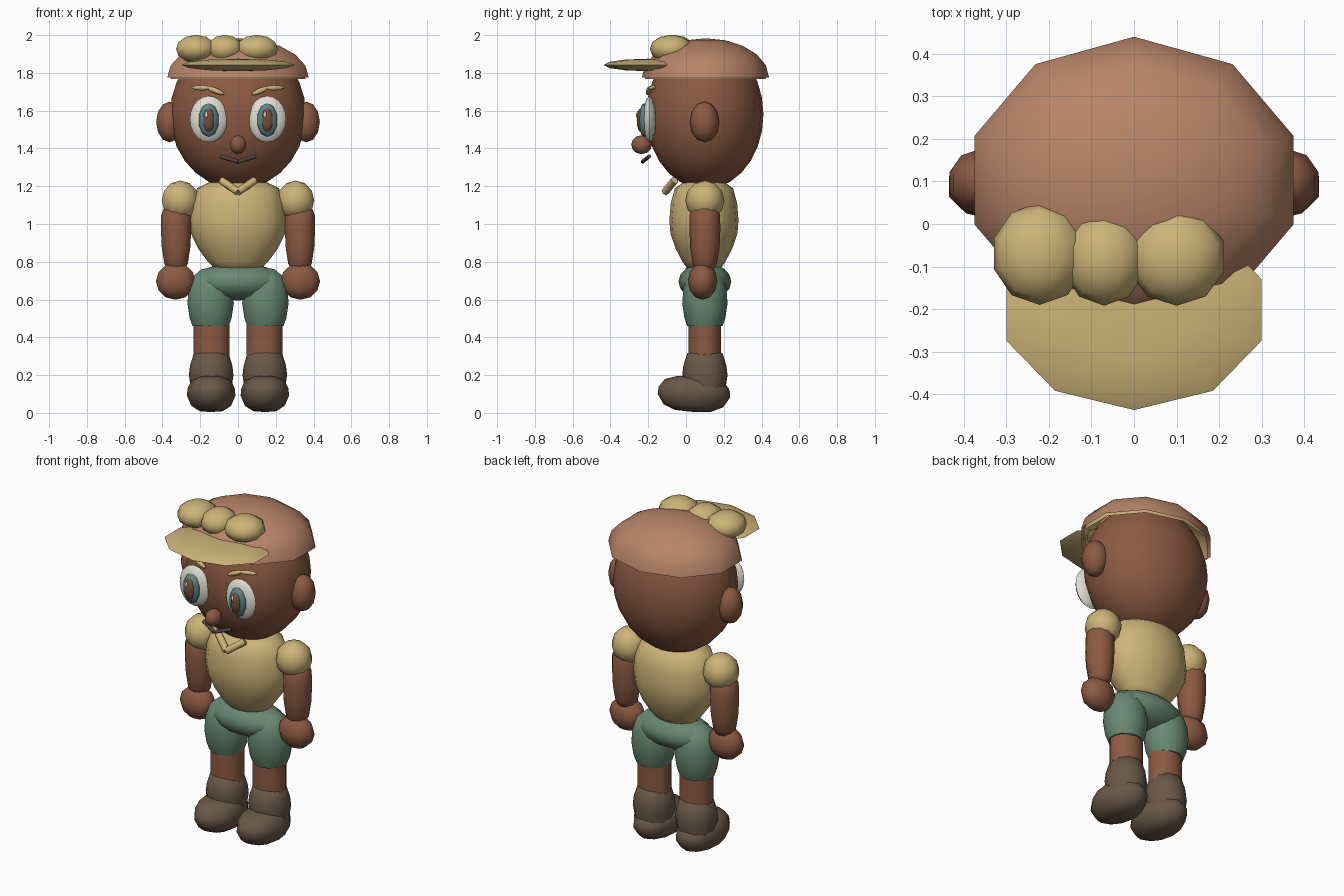
import bpy, bmesh, math
from mathutils import Vector, Matrix

if "Cube" in bpy.data.objects:
    bpy.data.objects.remove(bpy.data.objects["Cube"])


def material(name, hex_code):
    lin = []
    for i in (0, 2, 4):
        c = int(hex_code[i:i + 2], 16) / 255
        lin.append(c / 12.92 if c <= 0.04045 else ((c + 0.055) / 1.055) ** 2.4)
    m = bpy.data.materials.new(name)
    m.diffuse_color = (*lin, 1)
    m.use_nodes = True
    m.node_tree.nodes["Principled BSDF"].inputs["Base Color"].default_value = m.diffuse_color
    return m


SKIN = material("brown_skin", "8C5A42")
CAP = material("cap_clay", "B88468")
TAN = material("tan", "CDB478")
GREEN = material("shorts_green", "688872")
BOOT = material("boot_brown", "6A5848")
WHITE = material("eye_white", "E2DED4")
TEAL = material("iris_teal", "5E8486")
PUPIL = material("pupil_brown", "75503C")
MOUTH = material("mouth_dark", "51453C")


def lathe(name, profile, loc, scale, mat, seg=10, rot=None, caps=True):
    """Revolve (radius, z) points around local z, then scale, turn and place."""
    bm = bmesh.new()
    rings = []
    for r, z in profile:
        if r < 1e-5:
            rings.append([bm.verts.new((0, 0, z))])
        else:
            angles = [-math.pi / 2 + 2 * math.pi * i / seg for i in range(seg)]
            rings.append([bm.verts.new((r * math.cos(a), r * math.sin(a), z)) for a in angles])
    for a, b in zip(rings, rings[1:]):
        for i in range(seg):
            j = (i + 1) % seg
            quad = [a[i % len(a)], a[j % len(a)], b[j % len(b)], b[i % len(b)]]
            bm.faces.new(list(dict.fromkeys(quad)))
    if caps:
        for ring in (rings[0], rings[-1]):
            if len(ring) > 1:
                bm.faces.new(ring)
    bmesh.ops.recalc_face_normals(bm, faces=bm.faces)
    m = Matrix.Translation(loc) @ (rot or Matrix()) @ Matrix.Diagonal((*scale, 1))
    bm.transform(m)
    mesh = bpy.data.meshes.new(name)
    bm.to_mesh(mesh)
    bm.free()
    mesh.materials.append(mat)
    ob = bpy.data.objects.new(name, mesh)
    bpy.context.collection.objects.link(ob)
    bpy.context.view_layer.objects.active = ob
    ob.select_set(True)
    bpy.ops.object.shade_smooth_by_angle(angle=math.radians(62))
    ob.select_set(False)
    return ob


def arc(n, start=-90, end=90):
    out = []
    for i in range(n + 1):
        a = math.radians(start + (end - start) * i / n)
        out.append((max(0, math.cos(a)), math.sin(a)))
    return out


def ball(name, loc, scale, mat, seg=10, n=8, rot=None):
    return lathe(name, arc(n), loc, scale, mat, seg, rot)


def disc_ball(name, x, y, z, rx, ry, rz, mat, seg):
    """Flattened ball whose pole faces the front."""
    return ball(name, (x, y, z), (rx, rz, ry), mat, seg, 6, Matrix.Rotation(math.pi / 2, 4, 'X'))


def bar(name, a, b, r, mat, profile, seg=6):
    a, b = Vector(a), Vector(b)
    rot = (b - a).to_track_quat('Z', 'Y').to_matrix().to_4x4()
    return lathe(name, profile, (a + b) / 2, (r, r, (b - a).length / 2), mat, seg, rot)


ROD = [(1, -1), (1, 1)]
LENS = [(0.3, -1), (0.9, -0.5), (1, 0.2), (0.7, 0.8), (0.3, 1)]

# Head and face
ball("head", (0, 0.1, 1.58), (0.36, 0.31, 0.395), SKIN, 20, 14)
ball("nose", (0, -0.235, 1.42), (0.046, 0.055, 0.05), SKIN, 10, 6)

# Cap, hair under it, visor and front tufts
lathe("cap", arc(5, 0, 90), (0, 0.103, 1.775), (0.394, 0.337, 0.208), CAP, 10, caps=False)
lathe("hair", arc(5, 0, 90), (0, 0.103, 1.768), (0.375, 0.32, 0.202), TAN, 10, caps=False)
ball("visor", (0, -0.202, 1.842), (0.315, 0.235, 0.033), TAN, 10, 6)
for x, y, rx, ry in ((-0.222, -0.07, 0.112, 0.12), (-0.07, -0.08, 0.1, 0.112), (0.1, -0.077, 0.117, 0.115)):
    ball("hair_tuft", (x, y, 1.927), (rx, ry, 0.074), TAN, 10, 6)

# Torso and hips
lathe("shirt", [(0, .745), (.45, .755), (.62, .8), (.82, .87), (.97, .95), (1, 1.02), (.96, 1.11),
                (.84, 1.19), (.6, 1.22), (0, 1.235)], (0, 0.095, 0), (0.257, 0.183, 1), TAN, 16)
lathe("neck", ROD, (0, 0.1, 1.2), (0.1, 0.1, 0.06), SKIN, 12)
ball("shorts_waist", (0, 0.1, 0.695), (0.235, 0.14, 0.1), GREEN, 16, 8)

for s, side in ((-1, "right"), (1, "left")):
    # Ear, eye and brow
    ball("ear_" + side, (s * 0.362, 0.098, 1.54), (0.075, 0.078, 0.108), SKIN, 10, 6)
    x = s * 0.155
    disc_ball("eye_" + side, x, -0.193, 1.555, 0.1, 0.034, 0.123, WHITE, 20)
    disc_ball("iris_" + side, x, -0.222, 1.55, 0.055, 0.028, 0.09, TEAL, 10)
    disc_ball("pupil_" + side, x, -0.24, 1.55, 0.032, 0.021, 0.064, PUPIL, 10)
    disc_ball("eye_glint_" + side, x - 0.012, -0.255, 1.578, 0.008, 0.01, 0.02, WHITE, 8)
    bar("brow_outer_" + side, (s * 0.245, -0.165, 1.722), (s * 0.145, -0.195, 1.72), 0.014, TAN, LENS)
    bar("brow_inner_" + side, (s * 0.165, -0.19, 1.724), (s * 0.075, -0.205, 1.688), 0.015, TAN, LENS)
    # Mouth half and collar half
    bar("mouth_" + side, (0, -0.23, 1.33), (s * 0.093, -0.195, 1.358), 0.011, MOUTH, ROD)
    bar("collar_" + side, (0, -0.11, 1.17), (s * 0.09, -0.06, 1.232), 0.021, TAN, ROD)
    # Sleeve, arm and hand
    ball("sleeve_" + side, (s * 0.305, 0.1, 1.125), (0.104, 0.104, 0.105), TAN, 10, 6)
    lathe("arm_" + side, [(.5, .75), (.78, .79), (.95, .88), (1, .97), (.98, 1.05), (.7, 1.1), (0, 1.12)],
          (s * 0.328, 0.1, 0), (0.084, 0.082, 1), SKIN, 10)
    ball("hand_" + side, (s * 0.33, 0.088, 0.697), (0.11, 0.078, 0.098), SKIN, 10, 6)
    # Shorts leg, shin and boot
    lathe("shorts_leg_" + side, [(.78, .46), (.9, .5), (1, .58), (.95, .66), (.78, .72), (.4, .76), (0, .77)],
          (s * 0.145, 0.1, 0), (0.126, 0.12, 1), GREEN, 14)
    lathe("shin_" + side, ROD, (s * 0.14, 0.1, 0.38), (0.097, 0.086, 0.12), SKIN, 14)
    lathe("boot_cuff_" + side, [(.9, .12), (1, .2), (.95, .25), (.78, .315), (.6, .325)],
          (s * 0.142, 0.1, 0), (0.118, 0.12, 1), BOOT, 12)
    lathe("boot_foot_" + side, [(0, -1), (.5, -.94), (.82, -.66), (1, -.1), (.98, .3), (.82, .75), (.5, .95), (0, 1)],
          (s * 0.142, 0.042, 0.1), (0.128, 0.192, 0.095), BOOT, 12, Matrix.Rotation(math.radians(-3), 4, 'X'))
